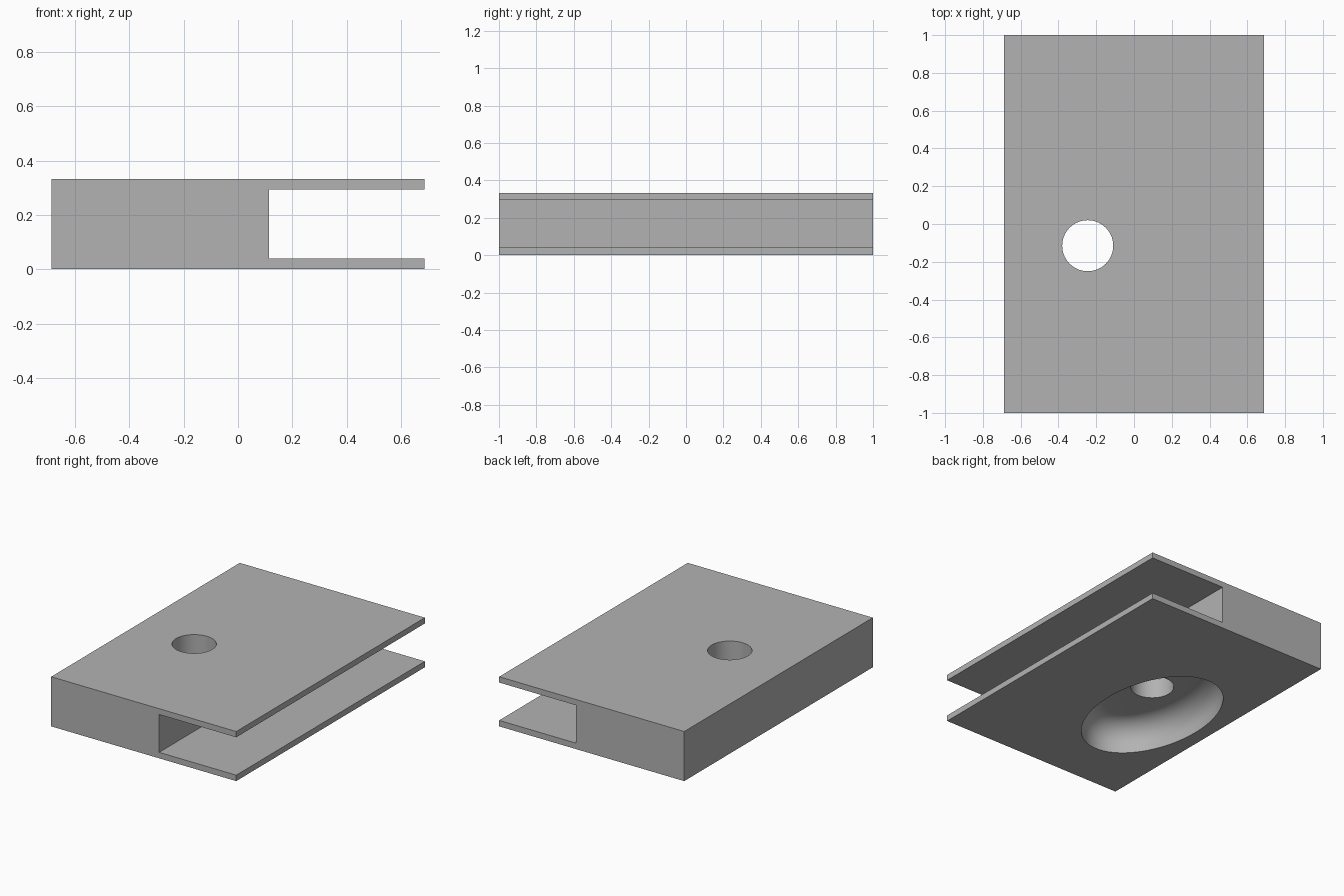
import bpy, bmesh
from math import cos, sin, pi

if "Cube" in bpy.data.objects:
    bpy.data.objects.remove(bpy.data.objects["Cube"], do_unlink=True)

HALF_X, HALF_Y, HEIGHT = 0.687, 1.0, 0.333
SLOT_X, SLOT_LOW, SLOT_TOP = 0.115, 0.04, 0.294
HOLE_X, HOLE_Y, HOLE_R = -0.245, -0.115, 0.135
POCKET_A, POCKET_B, POCKET_Z, FILLET = 0.35, 0.55, 0.20, 0.15
SEGMENTS = 96

grey = bpy.data.materials.new("plain_grey")
grey.use_nodes = True
grey.diffuse_color = (0.45, 0.45, 0.45, 1)
grey.node_tree.nodes["Principled BSDF"].inputs["Base Color"].default_value = grey.diffuse_color


def make_object(name, bm):
    bmesh.ops.recalc_face_normals(bm, faces=bm.faces)
    mesh = bpy.data.meshes.new(name)
    bm.to_mesh(mesh)
    bm.free()
    mesh.materials.append(grey)
    obj = bpy.data.objects.new(name, mesh)
    bpy.context.collection.objects.link(obj)
    return obj


# Block with a long side slot: channel profile extruded front to back
profile = [(-HALF_X, 0), (HALF_X, 0), (HALF_X, SLOT_LOW), (SLOT_X, SLOT_LOW),
           (SLOT_X, SLOT_TOP), (HALF_X, SLOT_TOP), (HALF_X, HEIGHT), (-HALF_X, HEIGHT)]
bm = bmesh.new()
face = bm.faces.new([bm.verts.new((x, -HALF_Y, z)) for x, z in profile])
side = bmesh.ops.extrude_face_region(bm, geom=[face])["geom"]
bmesh.ops.translate(bm, vec=(0, 2 * HALF_Y, 0),
                    verts=[v for v in side if isinstance(v, bmesh.types.BMVert)])
block = make_object("slotted_block", bm)

# Cutter: oval pocket with a rounded ceiling edge, then the round through hole
rings = [(POCKET_A, POCKET_B, -0.1)]
for i in range(13):
    t = i / 12 * pi / 2
    inset = FILLET * (1 - cos(t))
    rings.append((POCKET_A - inset, POCKET_B - inset,
                  POCKET_Z - FILLET + FILLET * sin(t)))
rings += [(HOLE_R, HOLE_R, POCKET_Z), (HOLE_R, HOLE_R, HEIGHT + 0.1)]

bm = bmesh.new()
loops = []
for a, b, z in rings:
    angles = [2 * pi * k / SEGMENTS for k in range(SEGMENTS)]
    loops.append([bm.verts.new((HOLE_X + a * cos(t), HOLE_Y + b * sin(t), z)) for t in angles])
for low, high in zip(loops, loops[1:]):
    for k in range(SEGMENTS):
        n = (k + 1) % SEGMENTS
        bm.faces.new((low[k], low[n], high[n], high[k]))
bm.faces.new(loops[0])
bm.faces.new(loops[-1])
cutter = make_object("pocket_cutter", bm)
cutter.hide_render = True

# Cut the pocket and hole, then drop the cutter
cut = block.modifiers.new("pocket_cut", "BOOLEAN")
cut.operation = "DIFFERENCE"
cut.solver = "EXACT"
cut.object = cutter
bpy.ops.object.select_all(action="DESELECT")
bpy.context.view_layer.objects.active = block
block.select_set(True)
bpy.ops.object.modifier_apply(modifier=cut.name)
bpy.data.objects.remove(cutter, do_unlink=True)
bpy.ops.object.shade_smooth_by_angle(angle=pi / 6)
